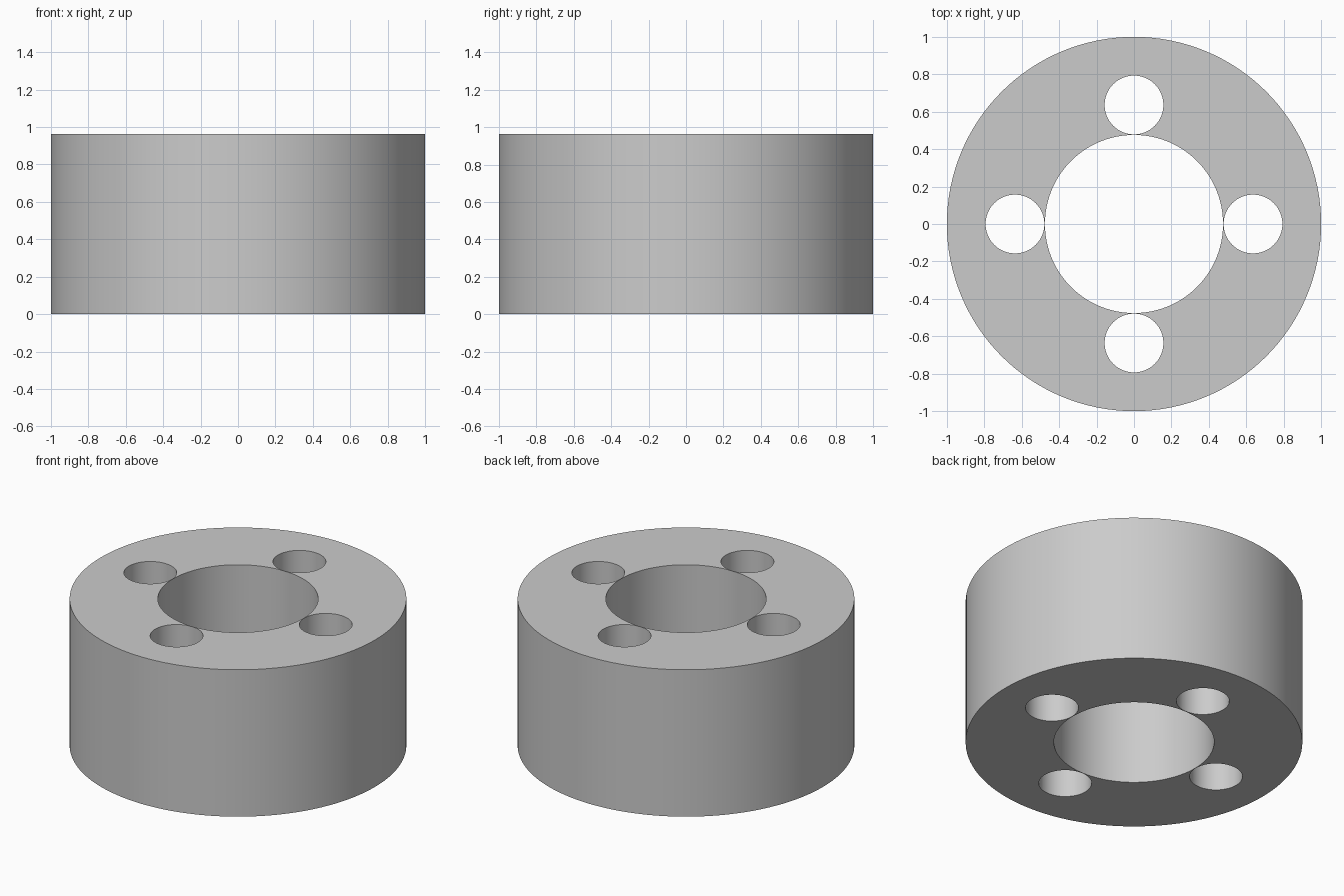
import bpy
import math

if "Cube" in bpy.data.objects:
    bpy.data.objects.remove(bpy.data.objects["Cube"])

HEIGHT = 0.963
BORE_R = 0.476
HOLE_R = 0.157
HOLE_RING_R = 0.636


def cylinder(name, radius, height, x=0.0, y=0.0, sides=96):
    bpy.ops.mesh.primitive_cylinder_add(vertices=sides, radius=radius, depth=height,
                                        location=(x, y, HEIGHT / 2))
    obj = bpy.context.object
    obj.name = name
    return obj


# Thick round collar
collar = cylinder("collar", 1.0, HEIGHT, sides=128)

# Central bore and four surrounding through holes
cutters = [cylinder("bore_cutter", BORE_R, HEIGHT + 0.4)]
for i in range(4):
    a = i * math.pi / 2
    cutters.append(cylinder(f"hole_cutter_{i + 1}", HOLE_R, HEIGHT + 0.4,
                            HOLE_RING_R * math.cos(a), HOLE_RING_R * math.sin(a), 64))

bpy.context.view_layer.objects.active = collar
for cutter in cutters:
    cutter.hide_render = True
    mod = collar.modifiers.new(cutter.name, 'BOOLEAN')
    mod.operation = 'DIFFERENCE'
    mod.solver = 'EXACT'
    mod.object = cutter
    bpy.ops.object.modifier_apply(modifier=mod.name)
for cutter in cutters:
    bpy.data.objects.remove(cutter, do_unlink=True)

# Smooth walls with crisp rims
bpy.ops.object.select_all(action='DESELECT')
collar.select_set(True)
bpy.context.view_layer.objects.active = collar
bpy.ops.object.shade_smooth_by_angle(angle=math.radians(30))
